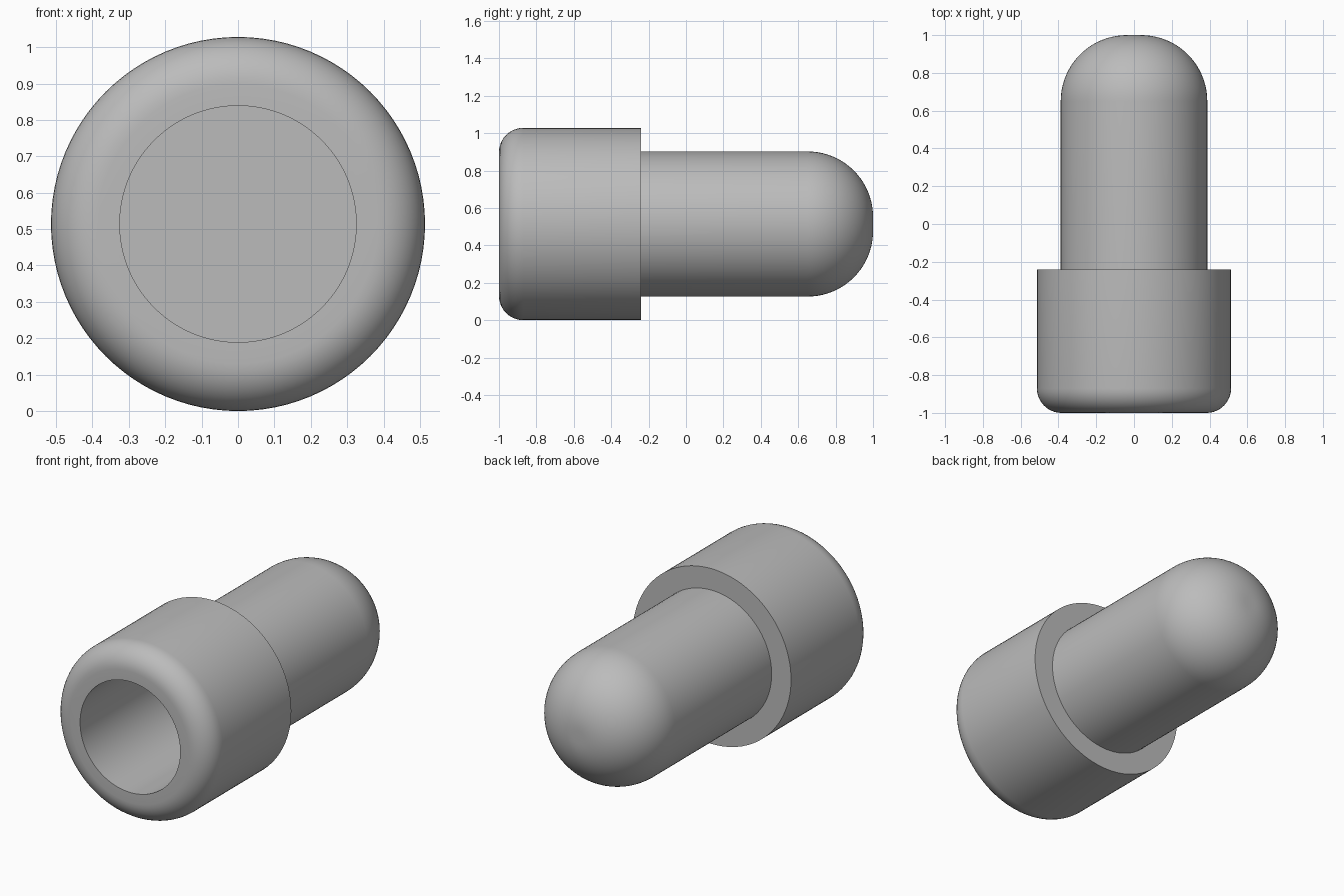
import bpy, bmesh, math
from mathutils import Vector, Matrix

cube = bpy.data.objects.get("Cube")
if cube:
    bpy.data.objects.remove(cube, do_unlink=True)

SIDES = 96
COLLAR_R, SHANK_R, BORE_R = 0.514, 0.388, 0.325
STEP_Y, BORE_END = -0.24, 0.6
LIP, DOME = 0.13, 0.35


def arc(radius, y, size, start, end, steps):
    """Points (radius, y) along a rounded corner."""
    angles = [math.radians(start + (end - start) * i / steps) for i in range(steps + 1)]
    return [(radius + size * math.cos(a), y + size * math.sin(a)) for a in angles]


def lathe(name, profile, material):
    """Turn a (radius, y) profile around the lengthwise axis."""
    bm = bmesh.new()
    verts = [bm.verts.new((r, y, 0)) for r, y in profile]
    edges = [bm.edges.new(pair) for pair in zip(verts, verts[1:])]
    bmesh.ops.spin(bm, geom=verts + edges, cent=(0, 0, 0), axis=(0, 1, 0),
                   angle=math.tau, steps=SIDES, use_merge=True)
    bmesh.ops.remove_doubles(bm, verts=bm.verts, dist=1e-5)
    bmesh.ops.recalc_face_normals(bm, faces=bm.faces)
    bmesh.ops.translate(bm, verts=bm.verts, vec=(0, 0, COLLAR_R))
    mesh = bpy.data.meshes.new(name)
    bm.to_mesh(mesh)
    bm.free()
    mesh.materials.append(material)
    obj = bpy.data.objects.new(name, mesh)
    bpy.context.collection.objects.link(obj)
    bpy.ops.object.select_all(action="DESELECT")
    obj.select_set(True)
    bpy.context.view_layer.objects.active = obj
    bpy.ops.object.shade_smooth_by_angle(angle=math.radians(30))
    return obj


grey = bpy.data.materials.new("plain grey")
grey.use_nodes = True
grey.diffuse_color = (0.5, 0.5, 0.5, 1)
grey.node_tree.nodes["Principled BSDF"].inputs["Base Color"].default_value = (0.5, 0.5, 0.5, 1)

# Blind bore, rounded collar, stepped shank and domed tip in one turned body
profile = [(0, BORE_END), (BORE_R, BORE_END), (BORE_R, -1)]
profile += arc(COLLAR_R - LIP, LIP - 1, LIP, -90, 0, 10)
profile += [(COLLAR_R, STEP_Y), (SHANK_R, STEP_Y)]
profile += arc(SHANK_R - DOME, 1 - DOME, DOME, 0, 90, 20)
profile += [(0, 1)]
lathe("domed_sleeve", profile, grey)
